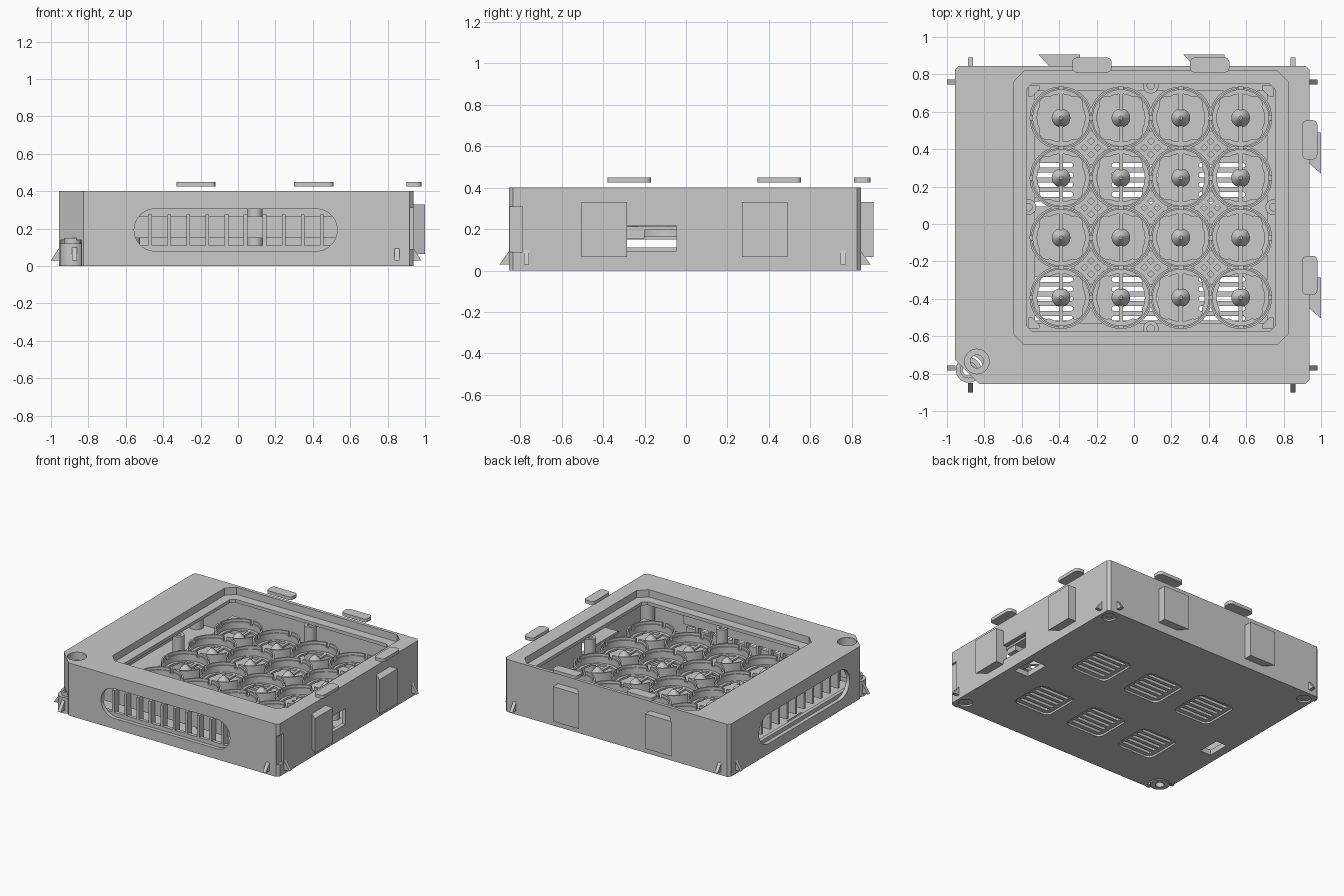
import bpy, bmesh
from math import sin, cos, pi
from mathutils import Vector

if "Cube" in bpy.data.objects:
    bpy.data.objects.remove(bpy.data.objects["Cube"])

grey = bpy.data.materials.new("plain_grey")
grey.use_nodes = True
grey.diffuse_color = (0.59, 0.59, 0.59, 1)
grey.node_tree.nodes["Principled BSDF"].inputs["Base Color"].default_value = (0.59, 0.59, 0.59, 1)


def finish(name, bm):
    bmesh.ops.recalc_face_normals(bm, faces=bm.faces)
    mesh = bpy.data.meshes.new(name)
    bm.to_mesh(mesh)
    bm.free()
    mesh.materials.append(grey)
    ob = bpy.data.objects.new(name, mesh)
    bpy.context.collection.objects.link(ob)
    return ob


def prism(name, pts, lo, hi, axis="z"):
    """Extrude a 2D outline along an axis."""
    place = {"z": lambda u, v, w: (u, v, w),
             "y": lambda u, v, w: (u, w, v),
             "x": lambda u, v, w: (w, u, v)}[axis]
    bm = bmesh.new()
    a = [bm.verts.new(place(u, v, lo)) for u, v in pts]
    b = [bm.verts.new(place(u, v, hi)) for u, v in pts]
    bm.faces.new(a)
    bm.faces.new(b)
    for i in range(len(pts)):
        j = (i + 1) % len(pts)
        bm.faces.new((a[i], a[j], b[j], b[i]))
    return finish(name, bm)


def rounded(x0, x1, y0, y1, r, seg=6):
    """Rectangle outline with rounded corners (seg=1 gives chamfers)."""
    pts = []
    for k, (cx, cy) in enumerate([(x1 - r, y1 - r), (x0 + r, y1 - r),
                                  (x0 + r, y0 + r), (x1 - r, y0 + r)]):
        for s in range(seg + 1):
            a = pi / 2 * (k + s / seg)
            pts.append((cx + r * cos(a), cy + r * sin(a)))
    return pts


def box(name, x0, x1, y0, y1, z0, z1):
    return prism(name, [(x0, y0), (x1, y0), (x1, y1), (x0, y1)], z0, z1)


def circle(cx, cy, r, n=32):
    return [(cx + r * cos(2 * pi * i / n), cy + r * sin(2 * pi * i / n)) for i in range(n)]


def lathe(name, profile, cx=0, cy=0, n=40):
    """Revolve a closed (radius, height) profile into a ring."""
    bm = bmesh.new()
    rows = [[bm.verts.new((cx + r * cos(2 * pi * i / n), cy + r * sin(2 * pi * i / n), z))
             for r, z in profile] for i in range(n)]
    m = len(profile)
    for i in range(n):
        p, q = rows[i], rows[(i + 1) % n]
        for k in range(m):
            bm.faces.new((p[k], q[k], q[(k + 1) % m], p[(k + 1) % m]))
    return finish(name, bm)


def cut(target, cutter):
    mod = target.modifiers.new("cut", "BOOLEAN")
    mod.operation = "DIFFERENCE"
    mod.solver = "EXACT"
    mod.object = cutter
    bpy.context.view_layer.objects.active = target
    bpy.ops.object.modifier_apply(modifier=mod.name)
    bpy.data.objects.remove(cutter)


def smooth(ob):
    bpy.ops.object.select_all(action="DESELECT")
    ob.select_set(True)
    bpy.context.view_layer.objects.active = ob
    bpy.ops.object.shade_smooth_by_angle()


# Case: shell with one deeply chamfered corner
def shell(inset, c):
    x0, x1, y0, y1 = -.957 + inset, .937 - inset, -.855 + inset, .845 - inset
    big = .13
    return [(x0 + big, y0), (x1 - c, y0), (x1, y0 + c), (x1, y1 - c),
            (x1 - c, y1), (x0 + c, y1), (x0, y1 - c), (x0, y0 + big)]


case = prism("case", shell(0, .02), 0, .4)
cut(case, prism("cavity", shell(.03, .01), .04, .32))
cut(case, prism("rim_recess", rounded(-.645, .825, -.645, .82, .06, 1), .345, .5))
cut(case, prism("top_opening", rounded(-.575, .755, -.575, .75, .03, 1), .2, .5))

# Long side windows and the connector port
cut(case, prism("front_window", rounded(-.555, .53, .08, .305, .112, 10), -.9, -.8, "y"))
cut(case, prism("left_window", rounded(-.6, .49, .08, .305, .112, 10), -1, -.9, "x"))
cut(case, box("port", .88, 1, -.285, -.045, .095, .215))
cut(case, box("port_floor_slot", .77, .89, -.22, -.03, -.1, .1))
cut(case, box("side_floor_slot", -.89, -.8, -.24, -.07, -.1, .1))
cut(case, box("corner_notch", .92, 1, -.9, -.79, .09, .31))

# Floor vents: shallow pads with five slots each
for x in (-.45, .005, .47):
    for y in (-.4, .21):
        cut(case, prism("vent_pad", rounded(x - .155, x + .155, y - .15, y + .15, .045), -.1, .015))
        for k in range(-2, 3):
            v = y + k * .052
            cut(case, prism("vent_slot", rounded(x - .125, x + .125, v - .013, v + .013, .012, 2), -.1, .1))

# Screw holes under the corners and in the top corner
corners = [(.865, -.775), (.865, .765), (-.885, .765)]
for x, y in corners:
    cut(case, prism("screw_recess", circle(x, y, .05, 24), -.1, .015))
cut(case, prism("top_screw_recess", circle(-.84, -.735, .067), .3, .5))
cut(case, prism("lug_clearance", circle(-.885, -.78, .08), -.1, .14))
for x, y in corners:
    smooth(lathe("corner_boss", [(.022, .012), (.05, .012), (.05, .325), (.022, .325)], x, y, 24))
smooth(lathe("top_screw_boss", [(.035, .16), (.075, .16), (.075, .395), (.066, .395), (.066, .34), (.035, .34)],
             -.84, -.735, 32))
smooth(lathe("corner_lug", [(.03, 0), (.068, 0), (.068, .12), (.045, .12), (.045, .15), (.03, .15)],
             -.885, -.78, 32))

# Ribs, lower rails and backing panels behind the windows
for k in range(10):
    x = -.47 + k * .102
    box("front_rib", x - .01, x + .01, -.826, -.77, .035, .275)
    y = -.51 + k * .102
    box("left_rib", -.928, -.865, y - .01, y + .01, .155, .275)
box("front_rail", -.58, .56, -.826, -.8, .035, .11)
box("front_panel", -.58, .56, -.775, -.765, .15, .265)
box("left_rail", -.928, -.9, -.62, .51, .035, .11)
box("left_panel", -.87, -.86, -.62, .51, .155, .265)

# Connector inside the port
box("connector_board", .78, .905, -.3, -.03, .195, .212)
box("connector_block", .8, .9, -.285, -.2, .155, .196)

# Dovetail blocks and loose top tabs on the back and right sides
for x in (-.51, .265):
    prism("back_dovetail", [(x + .06, .84), (x, .905), (x + .22, .905), (x + .22, .84)], .065, .33)
for y in (.27, -.505):
    prism("right_dovetail", [(.93, y + .06), (1, y), (1, y + .22), (.93, y + .22)], .065, .33)
for x in (-.33, .3):
    prism("back_tab", rounded(x, x + .21, .81, .89, .025, 4), .425, .45)
for y in (.345, -.38):
    prism("right_tab", rounded(.9, .98, y, y + .21, .025, 4), .425, .45)

# Small wedge catches near the base
w = .013
for x in (-.875, .85):
    for side, wall in ((-1, -.85), (1, .84)):
        prism("end_catch", [(wall, .03), (wall + side * .05, .03), (wall, .1)], x - w, x + w, "x")
for y in (-.77, .76):
    for side, wall in ((-1, -.955), (1, .935)):
        prism("side_catch", [(wall, .03), (wall + side * .045, .03), (wall, .1)], y - w, y + w, "y")

# Cell tray: one holder prototype, then linked copies
ring = lathe("cell_ring", [(.128, .15), (.168, .15), (.168, .235), (.157, .235), (.157, .215),
                           (.15, .215), (.15, .165), (.128, .165)])
cut(ring, box("notch", -.2, .2, -.012, .012, .2, .3))
cut(ring, box("notch", -.012, .012, -.2, .2, .2, .3))
for sx in (-1, 1):
    for sy in (-1, 1):
        cut(ring, prism("lobe", circle(sx * .075, sy * .075, .04, 16), .1, .2))
smooth(ring)
bar = box("cell_contact_bar", -.011, .011, -.135, .135, .15, .165)
hub = lathe("cell_hub", [(.002, .15), (.05, .15), (.035, .18), (.015, .2), (.01, .21), (.002, .21)], n=24)
smooth(hub)
for x in (-.39, -.07, .25, .57):
    for y in (.567, .247, -.073, -.393):
        for part in (ring, bar, hub):
            copy = part.copy()
            copy.location = (x, y, 0)
            bpy.context.collection.objects.link(copy)
for part in (ring, bar, hub):
    bpy.data.objects.remove(part)

# Diagonal lattice between the holders
for x in (-.23, .09, .41):
    for y in (.407, .087, -.233):
        for side in (-1, 1):
            along = Vector((1, side)).normalized()
            across = Vector((-along.y, along.x))
            for k in (-1, 0, 1):
                c = Vector((x, y)) + across * k * .05
                half = .08
                prism("tray_lattice", [tuple(c + along * a * half + across * b * .012)
                                       for a, b in ((-1, -1), (1, -1), (1, 1), (-1, 1))], .15, .163)

# Tray frame, posts and corner brackets
for s in (-1, 1):
    f = .09 + s * .645
    box("tray_side_strip", f - .025, f + .025, -.58, .76, .15, .163)
    box("tray_end_strip", -.58, .76, f - .025, f + .025, .15, .163)
for x, y in ((.09, .74), (.09, -.56), (-.565, .09), (.745, .09)):
    smooth(lathe("tray_post", [(.02, .035), (.042, .035), (.042, .325), (.02, .325)], x, y, 24))
for sx in (-1, 1):
    for sy in (-1, 1):
        x, y = .09 + sx * .655, .09 + sy * .65
        prism("tray_corner", [(x, y), (x - sx * .06, y), (x - sx * .06, y - sy * .02),
                              (x - sx * .02, y - sy * .06), (x, y - sy * .06)], .15, .22)
